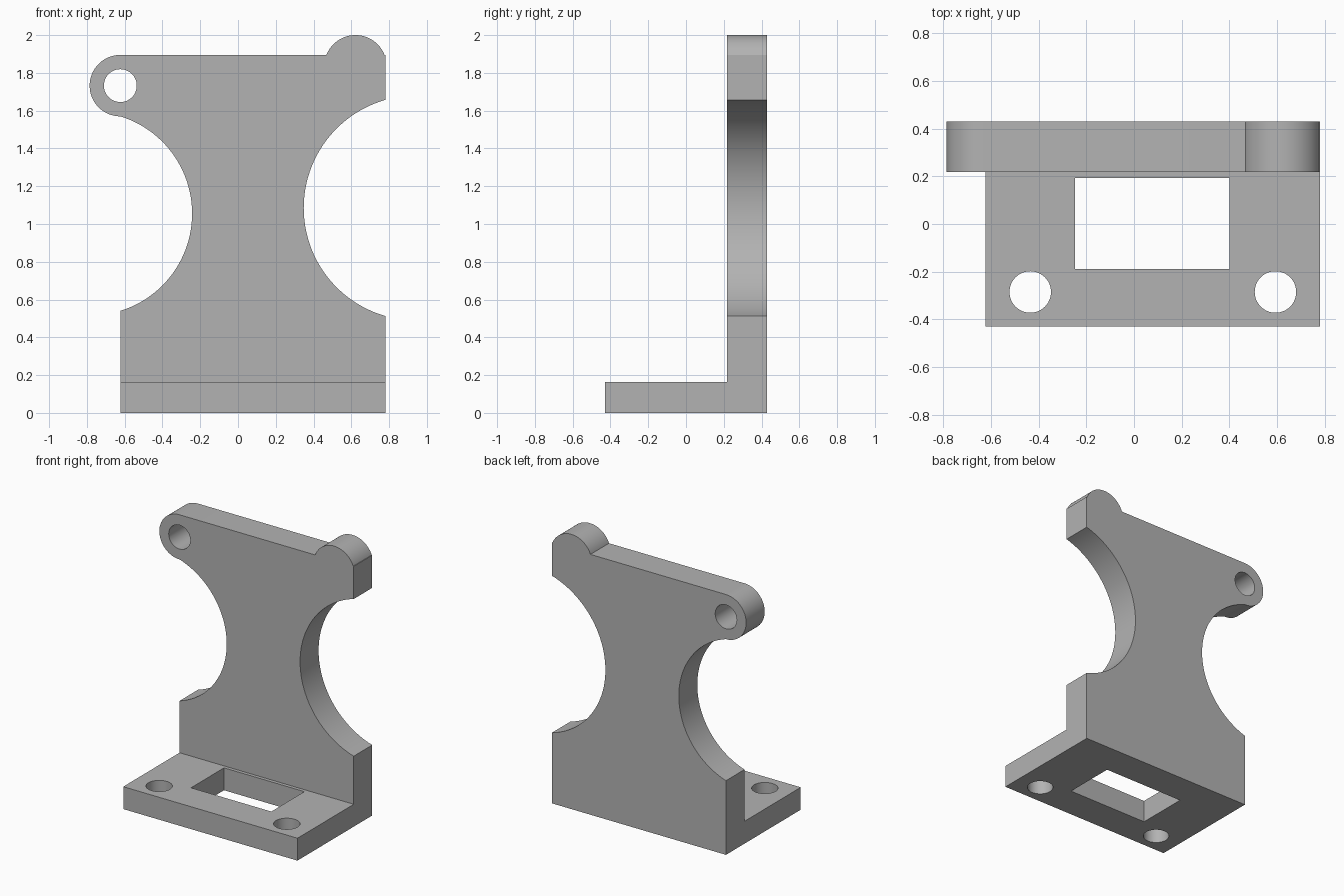
import bpy, bmesh
from math import sin, cos, atan2, radians, pi

if "Cube" in bpy.data.objects:
    bpy.data.objects.remove(bpy.data.objects["Cube"], do_unlink=True)

LEFT, RIGHT = -0.623, 0.78
FRONT, WALL, BACK = -0.43, 0.217, 0.43
BASE_TOP, WALL_TOP = 0.163, 1.895

grey = bpy.data.materials.new("plain grey")
grey.use_nodes = True
colour = (0.45, 0.45, 0.45, 1)
grey.diffuse_color = colour
grey.node_tree.nodes["Principled BSDF"].inputs["Base Color"].default_value = colour


def arc(cx, cz, r, start, end, steps=48):
    return [(cx + r * cos(start + (end - start) * i / steps),
             cz + r * sin(start + (end - start) * i / steps)) for i in range(steps + 1)]


def prism(name, points, low, high, axis):
    """Extrude a flat outline along y (outline in x, z) or z (outline in x, y)."""
    bm = bmesh.new()
    place = (lambda p: (p[0], low, p[1])) if axis == "y" else (lambda p: (p[0], p[1], low))
    face = bm.faces.new([bm.verts.new(place(p)) for p in points])
    moved = bmesh.ops.extrude_face_region(bm, geom=[face])["geom"]
    shift = (0, high - low, 0) if axis == "y" else (0, 0, high - low)
    bmesh.ops.translate(bm, vec=shift, verts=[v for v in moved if isinstance(v, bmesh.types.BMVert)])
    bmesh.ops.recalc_face_normals(bm, faces=bm.faces)
    mesh = bpy.data.meshes.new(name)
    bm.to_mesh(mesh)
    bm.free()
    mesh.materials.append(grey)
    obj = bpy.data.objects.new(name, mesh)
    bpy.context.collection.objects.link(obj)
    return obj


def rectangle(x0, x1, y0, y1):
    return [(x0, y0), (x1, y0), (x1, y1), (x0, y1)]


def combine(target, tool, operation):
    bpy.context.view_layer.objects.active = target
    mod = target.modifiers.new("combine", "BOOLEAN")
    mod.operation, mod.solver, mod.object = operation, "EXACT", tool
    bpy.ops.object.modifier_apply(modifier=mod.name)
    bpy.data.objects.remove(tool, do_unlink=True)


def side_scoop(edge, bottom, top, waist):
    """Arc through both edge corners and the narrow waist, from bottom to top."""
    half, depth, mid = (top - bottom) / 2, abs(waist - edge), (top + bottom) / 2
    r = (half ** 2 + depth ** 2) / (2 * depth)
    if waist > edge:
        a = atan2(half, edge - (waist - r))
        return arc(waist - r, mid, r, -a, a)
    a = atan2(half, waist + r - edge)
    return arc(waist + r, mid, r, pi + a, pi - a)


# Upright wall with scooped sides, rounded lug and top bump
lug_r = 0.1625
lug_z = WALL_TOP - lug_r
bump_x, bump_z, bump_r = 0.622, 1.835, 0.165
bump_a = atan2(WALL_TOP - bump_z, 0.154)
outline = [(LEFT, 0), (RIGHT, 0)]
outline += side_scoop(RIGHT, 0.513, 1.657, 0.348)
outline += [(RIGHT, WALL_TOP)]
outline += arc(bump_x, bump_z, bump_r, bump_a, pi - bump_a)
outline += arc(LEFT, lug_z, lug_r, pi / 2, 3 * pi / 2)
outline += side_scoop(LEFT, 0.54, lug_z - lug_r, -0.243)[-2::-1]
bracket = prism("bracket", outline, WALL, BACK, "y")

# Foot plate
foot = prism("foot_plate", rectangle(LEFT, RIGHT, FRONT, WALL + 0.1), 0, BASE_TOP, "z")
combine(bracket, foot, "UNION")

# Lug hole, slot and screw holes
hole_r = 0.087
cutters = [prism("lug_hole", arc(LEFT, lug_z, hole_r, 0, 2 * pi)[:-1], 0, 1, "y"),
           prism("slot", rectangle(-0.247, 0.4, -0.188, 0.192), -0.1, 0.3, "z")]
for x in (-0.435, 0.593):
    cutters.append(prism("screw_hole", arc(x, -0.285, hole_r, 0, 2 * pi)[:-1], -0.1, 0.3, "z"))
for cutter in cutters:
    combine(bracket, cutter, "DIFFERENCE")

bpy.ops.object.select_all(action="DESELECT")
bracket.select_set(True)
bpy.context.view_layer.objects.active = bracket
bpy.ops.object.shade_smooth_by_angle(angle=radians(15))
